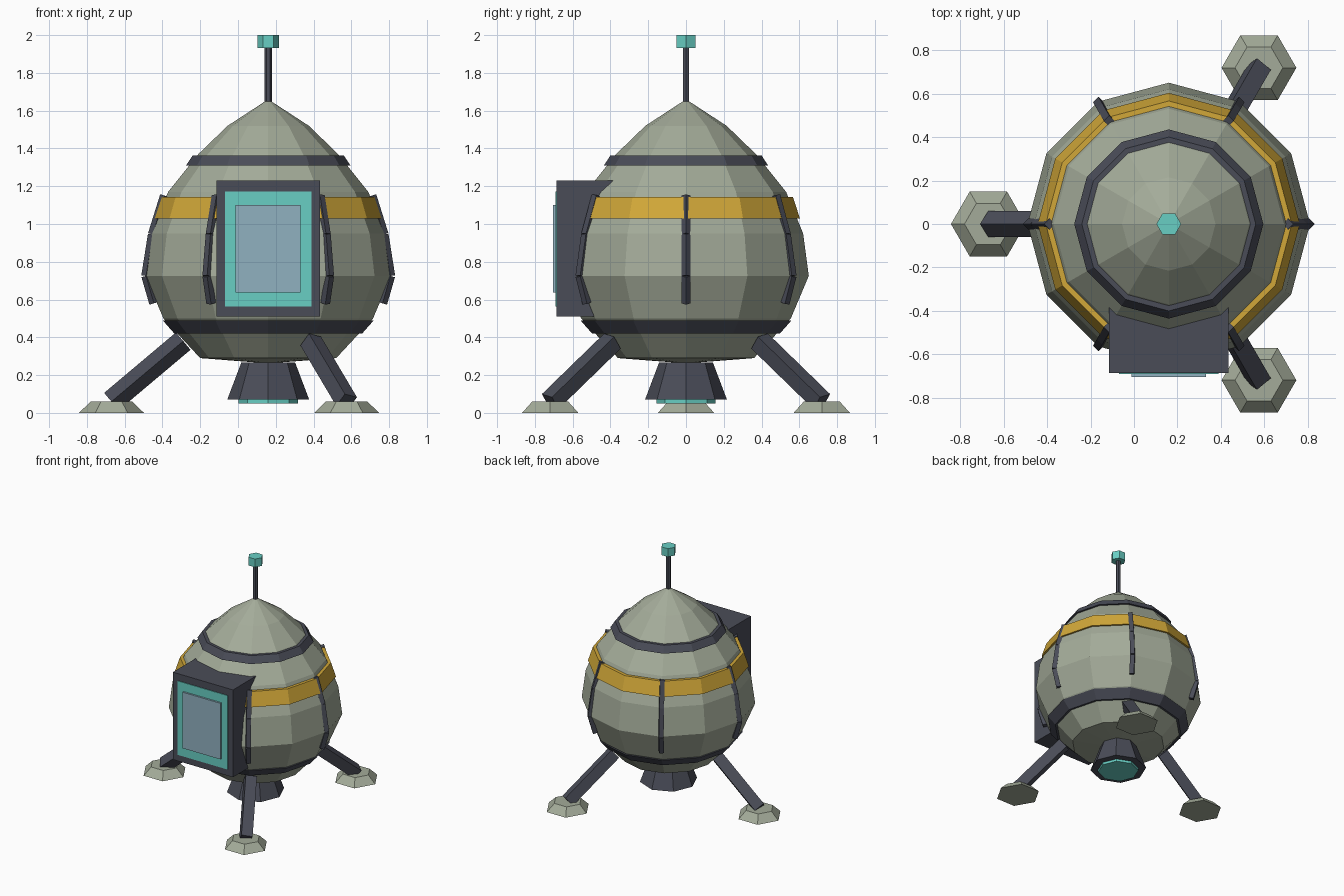
import bpy, math
from mathutils import Vector

if "Cube" in bpy.data.objects:
    bpy.data.objects.remove(bpy.data.objects["Cube"])

CX = 0.16  # the vertical axis of the capsule sits off-centre in x


def material(name, rgb):
    m = bpy.data.materials.new(name)
    m.diffuse_color = (*rgb, 1.0)
    m.use_nodes = True
    m.node_tree.nodes["Principled BSDF"].inputs["Base Color"].default_value = m.diffuse_color
    return m


HULL = material("hull grey green", (0.37, 0.41, 0.32))
DARK = material("dark slate", (0.068, 0.073, 0.097))
GOLD = material("gold stripe", (0.64, 0.39, 0.04))
TEAL = material("teal", (0.14, 0.62, 0.55))
GLASS = material("pale blue glass", (0.28, 0.44, 0.53))


def make(name, verts, faces, mat):
    me = bpy.data.meshes.new(name)
    me.from_pydata(verts, [], faces)
    me.materials.append(mat)
    me.update()
    ob = bpy.data.objects.new(name, me)
    bpy.context.collection.objects.link(ob)
    return ob


def lathe(name, profile, sides, mat, x=CX, y=0.0, closed=False):
    """Revolve (radius, z) points, listed bottom to top; open ends are capped."""
    verts, rings, faces = [], [], []
    for r, z in profile:
        n = 1 if r == 0 else sides
        rings.append([len(verts) + i for i in range(n)])
        for i in range(n):
            a = math.tau * i / sides
            verts.append((x + r * math.cos(a), y + r * math.sin(a), z))
    pairs = list(zip(rings, rings[1:]))
    if closed:
        pairs.append((rings[-1], rings[0]))
    for lo, hi in pairs:
        for i in range(sides):
            j = (i + 1) % sides
            if len(lo) == 1:
                faces.append((lo[0], hi[j], hi[i]))
            elif len(hi) == 1:
                faces.append((lo[i], lo[j], hi[0]))
            else:
                faces.append((lo[i], lo[j], hi[j], hi[i]))
    if not closed:
        if len(rings[0]) > 1:
            faces.append(tuple(reversed(rings[0])))
        if len(rings[-1]) > 1:
            faces.append(tuple(rings[-1]))
    return make(name, verts, faces, mat)


def band(name, r0, z0, r1, z1, depth, mat):
    """Twelve-sided hoop wrapped round the hull."""
    return lathe(name, [(r0 - depth, z0), (r0, z0), (r1, z1), (r1 - depth, z1)],
                 12, mat, closed=True)


def rods(name, points, radius, mat):
    """Four-sided bars joining consecutive points."""
    verts, faces = [], []
    for p, q in zip(points, points[1:]):
        turn = Vector((0, 0, 1)).rotation_difference(q - p)
        b = len(verts)
        for end in (p, q):
            for i in range(4):
                a = math.tau * i / 4
                verts.append(end + turn @ Vector((radius * math.cos(a), radius * math.sin(a), 0)))
        faces += [(b + i, b + (i + 1) % 4, b + 4 + (i + 1) % 4, b + 4 + i) for i in range(4)]
        faces += [(b + 3, b + 2, b + 1, b), (b + 4, b + 5, b + 6, b + 7)]
    return make(name, verts, faces, mat)


def box(name, lo, hi, mat):
    verts = [(x, y, z) for x in (lo[0], hi[0]) for y in (lo[1], hi[1]) for z in (lo[2], hi[2])]
    faces = [(0, 1, 3, 2), (4, 6, 7, 5), (0, 4, 5, 1), (2, 3, 7, 6), (0, 2, 6, 4), (1, 5, 7, 3)]
    return make(name, verts, faces, mat)


def polar(r, deg, z):
    a = math.radians(deg)
    return Vector((CX + r * math.cos(a), r * math.sin(a), z))


# Hull and its hoops
lathe("hull", [(0, 0.262), (0.36, 0.29), (0.555, 0.50), (0.65, 0.725), (0.62, 0.95),
               (0.53, 1.17), (0.37, 1.37), (0.215, 1.52), (0, 1.66)], 12, HULL)
band("lower_hoop", 0.497, 0.42, 0.557, 0.488, 0.04, DARK)
band("gold_hoop", 0.603, 1.03, 0.566, 1.143, 0.035, GOLD)
band("upper_hoop", 0.435, 1.31, 0.40, 1.363, 0.04, DARK)

# Six ribs following the hull
for k in range(6):
    path = [polar(r, 60 * k, z) for r, z in
            ((0.605, 0.58), (0.647, 0.725), (0.612, 0.945), (0.548, 1.15))]
    rods(f"hull_rib_{k + 1}", path, 0.025, DARK)

# Three legs with hexagonal feet
for k, deg in enumerate((60, 180, 300)):
    foot = polar(0.83, deg, 0.06)
    rods(f"leg_{k + 1}", [foot, polar(0.45, deg, 0.38)], 0.06, DARK)
    lathe(f"foot_{k + 1}", [(0.172, 0), (0.11, 0.06)], 6, HULL, foot.x, foot.y)

# Engine nozzle and glow disc
lathe("engine_nozzle", [(0.217, 0.07), (0.142, 0.268)], 8, DARK)
lathe("engine_glow", [(0.157, 0.05), (0.157, 0.08)], 8, TEAL)

# Antenna
lathe("antenna_mast", [(0.019, 1.62), (0.019, 1.94)], 6, DARK)
lathe("antenna_tip", [(0.057, 1.932), (0.057, 2.0)], 6, TEAL)

# Hatch: frame, door panel, window
box("hatch_frame", (CX - 0.274, -0.685, 0.51), (CX + 0.274, -0.32, 1.23), DARK)
box("hatch_door", (CX - 0.228, -0.690, 0.563), (CX + 0.228, -0.682, 1.172), TEAL)
box("hatch_window", (CX - 0.172, -0.705, 0.638), (CX + 0.172, -0.686, 1.10), GLASS)
